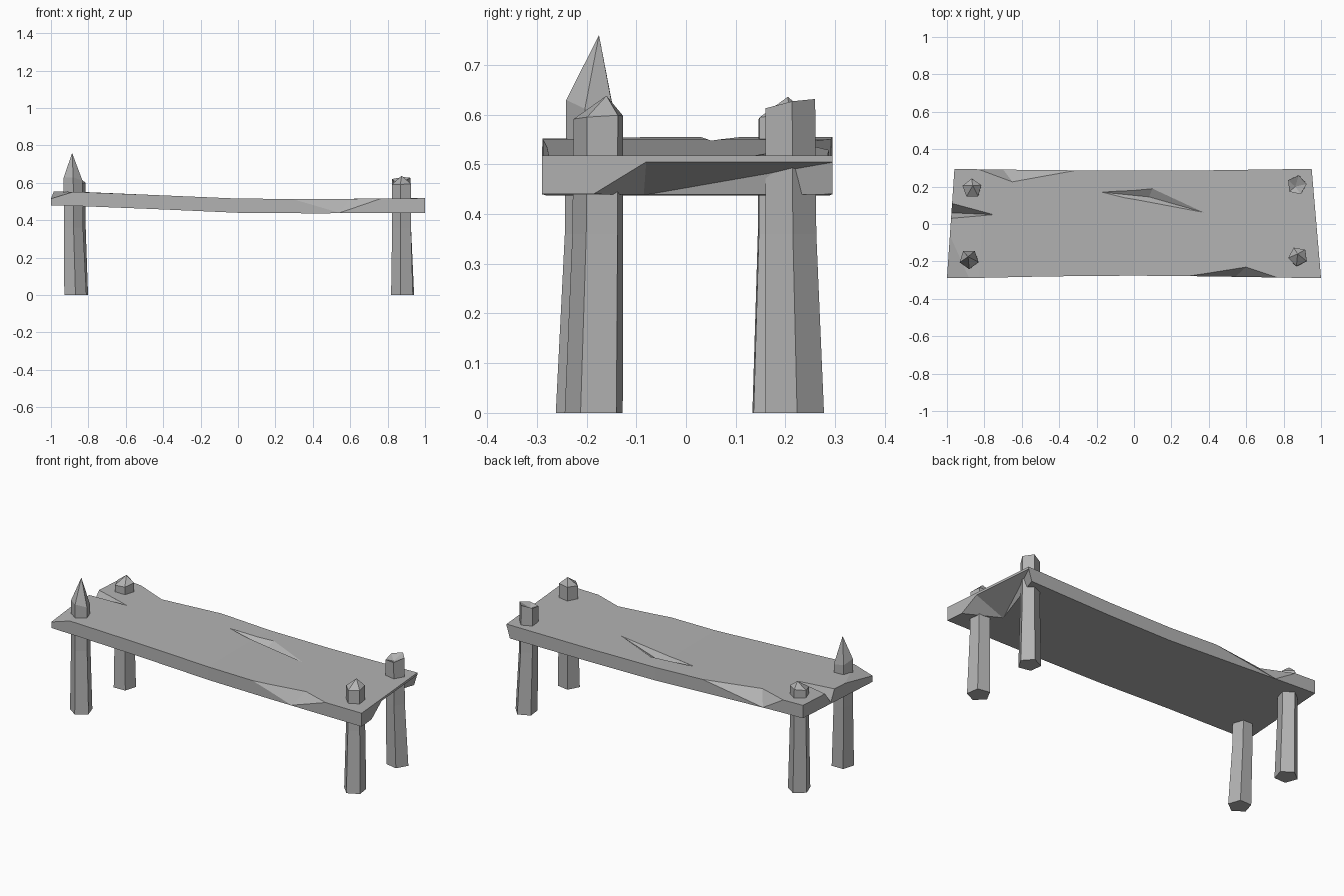
import bpy, bmesh
from math import sin, cos, radians
from mathutils import Vector

if "Cube" in bpy.data.objects:
    bpy.data.objects.remove(bpy.data.objects["Cube"])

grey = bpy.data.materials.new("weathered_grey")
grey.use_nodes = True
grey.diffuse_color = (0.45, 0.45, 0.45, 1)
grey.node_tree.nodes["Principled BSDF"].inputs["Base Color"].default_value = (0.45, 0.45, 0.45, 1)


def add_object(name, bm):
    bmesh.ops.recalc_face_normals(bm, faces=bm.faces[:])
    mesh = bpy.data.meshes.new(name)
    bm.to_mesh(mesh)
    bm.free()
    mesh.materials.append(grey)
    obj = bpy.data.objects.new(name, mesh)
    bpy.context.collection.objects.link(obj)
    return obj


def bridge(bm, a, b):
    n = len(a)
    for i in range(n):
        j = (i + 1) % n
        bm.faces.new((a[i], a[j], b[j], b[i]))


# Sagging plank: front x, back x, front y, back y, top z, bottom z
stations = [
    (-1.0, -0.96, -0.29, 0.295, 0.555, 0.48),
    (-0.83, -0.80, -0.288, 0.292, 0.55, 0.475),
    (-0.45, -0.45, -0.28, 0.288, 0.535, 0.46),
    (0.0, 0.0, -0.276, 0.285, 0.516, 0.44),
    (0.4, 0.4, -0.28, 0.287, 0.513, 0.437),
    (1.0, 0.95, -0.29, 0.295, 0.518, 0.44),
]
bm = bmesh.new()
rings = []
for xf, xb, yf, yb, top, low in stations:
    corners = ((xf, yf, low), (xb, yb, low), (xb, yb, top), (xf, yf, top))
    rings.append([bm.verts.new(c) for c in corners])
for a, b in zip(rings, rings[1:]):
    bridge(bm, a, b)
bm.faces.new(rings[0])
bm.faces.new(rings[-1])
plank = add_object("plank", bm)


# Chips and splits: a hull of the cut points, swept out of the wood
def chip(name, points, sweep):
    bm = bmesh.new()
    for p in points:
        bm.verts.new(p)
        bm.verts.new(Vector(p) + Vector(sweep))
    hull = bmesh.ops.convex_hull(bm, input=bm.verts[:])
    spare = {v for v in hull["geom_interior"] + hull["geom_unused"]
             if isinstance(v, bmesh.types.BMVert)}
    bmesh.ops.delete(bm, geom=list(spare), context="VERTS")
    cutter = add_object(name, bm)
    cutter.hide_render = True
    mod = plank.modifiers.new(name, "BOOLEAN")
    mod.operation = "DIFFERENCE"
    mod.solver = "EXACT"
    mod.object = cutter
    return cutter


cutters = [
    chip("front_chip", [(0.28, -0.28, 0.514), (0.6, -0.23, 0.515),
                        (0.77, -0.287, 0.517), (0.54, -0.284, 0.437)], (0, -0.1, 0.1)),
    chip("back_chip", [(-0.83, 0.292, 0.551), (-0.65, 0.225, 0.544),
                       (-0.3, 0.288, 0.529), (-0.7, 0.292, 0.47)], (0, 0.1, 0.1)),
    chip("end_split", [(-0.75, 0.05, 0.548), (-0.973, 0.11, 0.555),
                       (-0.98, 0.03, 0.555), (-0.976, 0.06, 0.488)], (-0.1, 0, 0.1)),
    chip("corner_chip", [(-0.985, -0.06, 0.555), (-0.88, -0.29, 0.552),
                         (-1.0, -0.29, 0.515)], (-0.1, -0.1, 0.1)),
    chip("middle_gouge", [(-0.17, 0.17, 0.522), (0.1, 0.19, 0.516), (0.38, 0.06, 0.514),
                          (-0.05, 0.14, 0.518), (0.08, 0.145, 0.485)], (0, 0, 0.1)),
    chip("end_undercut", [(0.982, -0.08, 0.505), (0.95, 0.3, 0.505), (0.992, -0.19, 0.438),
                          (0.8, -0.085, 0.438), (0.93, 0.3, 0.438)], (0.1, 0.03, -0.1)),
]
graph = bpy.context.evaluated_depsgraph_get()
carved = bpy.data.meshes.new_from_object(plank.evaluated_get(graph))
plank.modifiers.clear()
plank.data = carved
carved.materials.clear()
carved.materials.append(grey)
for poly in carved.polygons:
    poly.material_index = 0
for c in cutters:
    bpy.data.objects.remove(c)


# Five-sided post with a crooked shaft, tilted shoulder and a pointed or sunken end
def post(name, foot, head, phase, shoulder, tilt, tip):
    bm = bmesh.new()
    foot, head = Vector(foot), Vector(head)
    rings = []
    for z, mix, radius in ((0, 0, 0.062), (0.36, 0.85, 0.054), (shoulder, 1, 0.053)):
        centre = foot.lerp(head, mix)
        ring = []
        for k in range(5):
            a = radians(phase + 72 * k)
            rise = tilt * sin(a + 0.5) if z == shoulder else 0
            ring.append(bm.verts.new((centre.x + radius * cos(a),
                                      centre.y + radius * sin(a), z + rise)))
        rings.append(ring)
    for a, b in zip(rings, rings[1:]):
        bridge(bm, a, b)
    bm.faces.new(rings[0])
    peak = bm.verts.new(tip)
    for k in range(5):
        bm.faces.new((rings[-1][k], rings[-1][(k + 1) % 5], peak))
    return add_object(name, bm)


post("front_right_post", (-0.87, -0.2), (-0.882, -0.188), 55, 0.615, -0.017, (-0.887, -0.175, 0.76))
post("front_left_post", (0.88, -0.183), (0.877, -0.174), 44, 0.595, 0.004, (0.875, -0.16, 0.638))
post("back_right_post", (-0.86, 0.185), (-0.866, 0.19), 20, 0.597, 0.006, (-0.862, 0.205, 0.636))
post("back_left_post", (0.88, 0.217), (0.87, 0.208), 6, 0.62, 0.012, (0.862, 0.2, 0.598))
